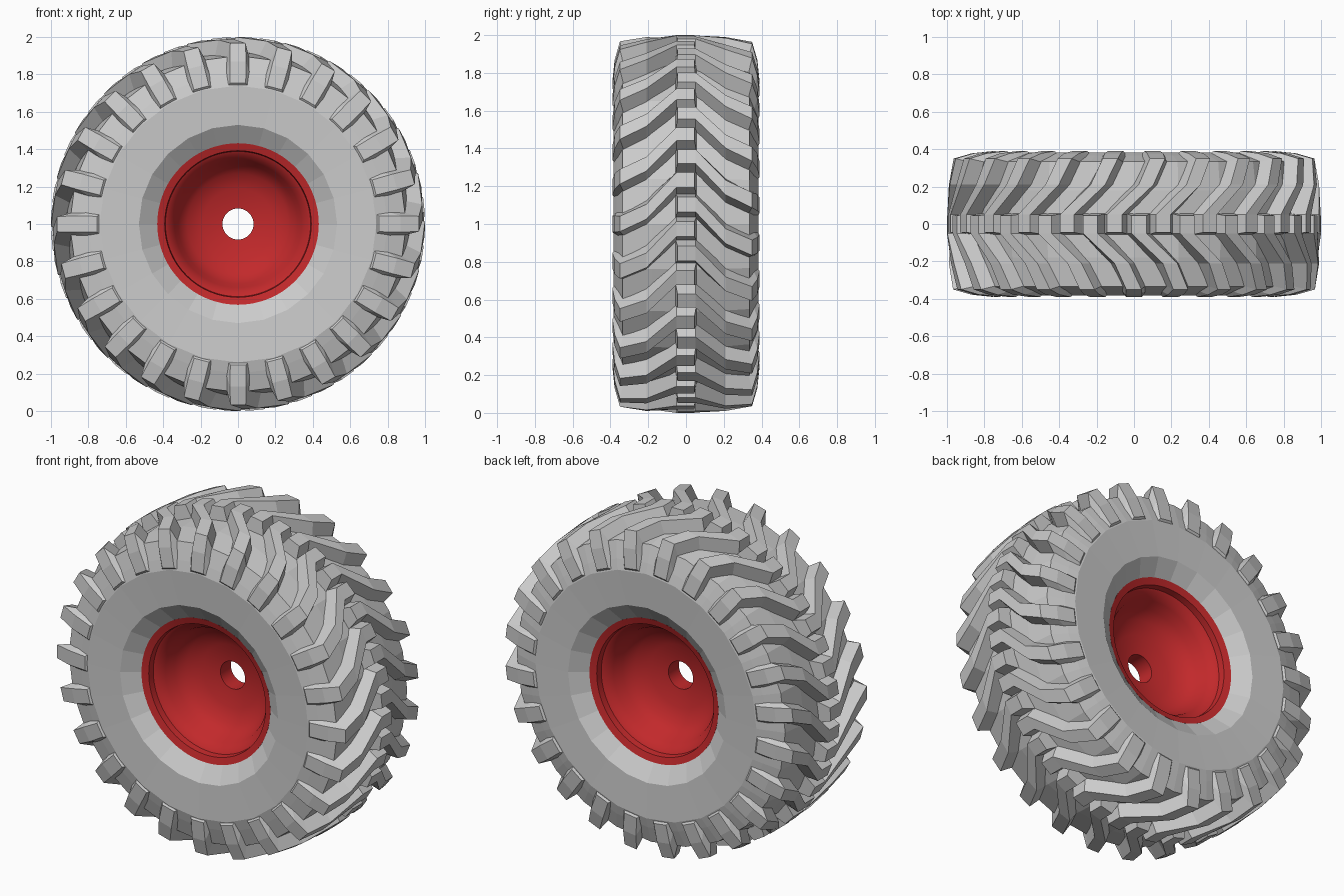
import bpy, bmesh, math

if "Cube" in bpy.data.objects:
    bpy.data.objects.remove(bpy.data.objects["Cube"])

CZ = 1.0        # axle height
LUGS = 24       # bars on each side of the tyre


def material(name, rgb):
    m = bpy.data.materials.new(name)
    m.diffuse_color = (*rgb, 1)
    m.use_nodes = True
    m.node_tree.nodes["Principled BSDF"].inputs["Base Color"].default_value = m.diffuse_color
    return m


grey = material("tyre grey", (0.60, 0.60, 0.60))
red = material("rim red", (0.54, 0.022, 0.024))


def polar(r, y, a):
    return (r * math.cos(a), y, CZ + r * math.sin(a))


def finish(bm, name, mat):
    bmesh.ops.recalc_face_normals(bm, faces=bm.faces)
    me = bpy.data.meshes.new(name)
    bm.to_mesh(me)
    bm.free()
    me.materials.append(mat)
    ob = bpy.data.objects.new(name, me)
    bpy.context.collection.objects.link(ob)
    return ob


def lathe(name, half, segs, mat):
    """Spin a closed profile of (radius, y), mirrored across y = 0, around the axle."""
    prof = half + [(r, -y) for r, y in reversed(half) if y > 1e-6]
    bm = bmesh.new()
    rings = [[bm.verts.new(polar(r, y, 2 * math.pi * i / segs)) for r, y in prof]
             for i in range(segs)]
    n = len(prof)
    for i in range(segs):
        a, b = rings[i], rings[(i + 1) % segs]
        for j in range(n):
            k = (j + 1) % n
            bm.faces.new((a[j], a[k], b[k], b[j]))
    return finish(bm, name, mat)


# Tyre carcass: bead, inner bevel, flat sidewall, shoulder, tread
lathe("tyre_carcass", [(0.425, 0.30), (0.53, 0.372), (0.74, 0.383),
                       (0.80, 0.367), (0.90, 0.335), (0.92, 0.18), (0.93, 0.0)], 24, grey)

# Tread bars: stations of (base r, base y, top r, top y, trailing angle, top half-width)
stations = [(0.89, -0.06, 1.0, -0.045, 0.0, 0.04),
            (0.89, 0.05, 1.0, 0.05, 0.0, 0.04),
            (0.88, 0.21, 0.99, 0.21, -0.17, 0.04),
            (0.85, 0.32, 0.968, 0.35, -0.235, 0.042),
            (0.78, 0.35, 0.87, 0.378, -0.235, 0.05),
            (0.72, 0.36, 0.755, 0.39, -0.235, 0.055)]
FLARE = 0.042   # extra half-width at the foot of a bar


def tread_bars(name, side, phase):
    bm = bmesh.new()
    for k in range(LUGS):
        lead = math.radians(phase) + 2 * math.pi * k / LUGS
        rows = []
        for rb, yb, rt, yt, trail, w in stations:
            a = lead + trail
            rows.append([bm.verts.new(p) for p in (
                polar(rb, side * yb, a - w - FLARE), polar(rt, side * yt, a - w),
                polar(rt, side * yt, a + w), polar(rb, side * yb, a + w + FLARE))])
        for p, q in zip(rows, rows[1:]):
            for j in range(4):
                m = (j + 1) % 4
                bm.faces.new((p[j], p[m], q[m], q[j]))
        bm.faces.new(rows[0])
        bm.faces.new(rows[-1])
    finish(bm, name, grey)


# The two sides are staggered by half a pitch
tread_bars("front_tread_bars", -1, 13.5)
tread_bars("back_tread_bars", 1, 6)

# Wheel rim: flange, stepped dish on both sides, open axle hole
dish = [(0.083, 0.05), (0.19, 0.065), (0.27, 0.10), (0.32, 0.15), (0.34, 0.21),
        (0.375, 0.25), (0.388, 0.257), (0.392, 0.295), (0.432, 0.307),
        (0.432, 0.285), (0.405, 0.26)]
# walk the outline from the hidden barrel to the hole so the mirrored half closes it
rim = lathe("wheel_rim", dish[::-1], 64, red)

bpy.ops.object.select_all(action='DESELECT')
rim.select_set(True)
bpy.context.view_layer.objects.active = rim
bpy.ops.object.shade_smooth_by_angle(angle=math.radians(35))
